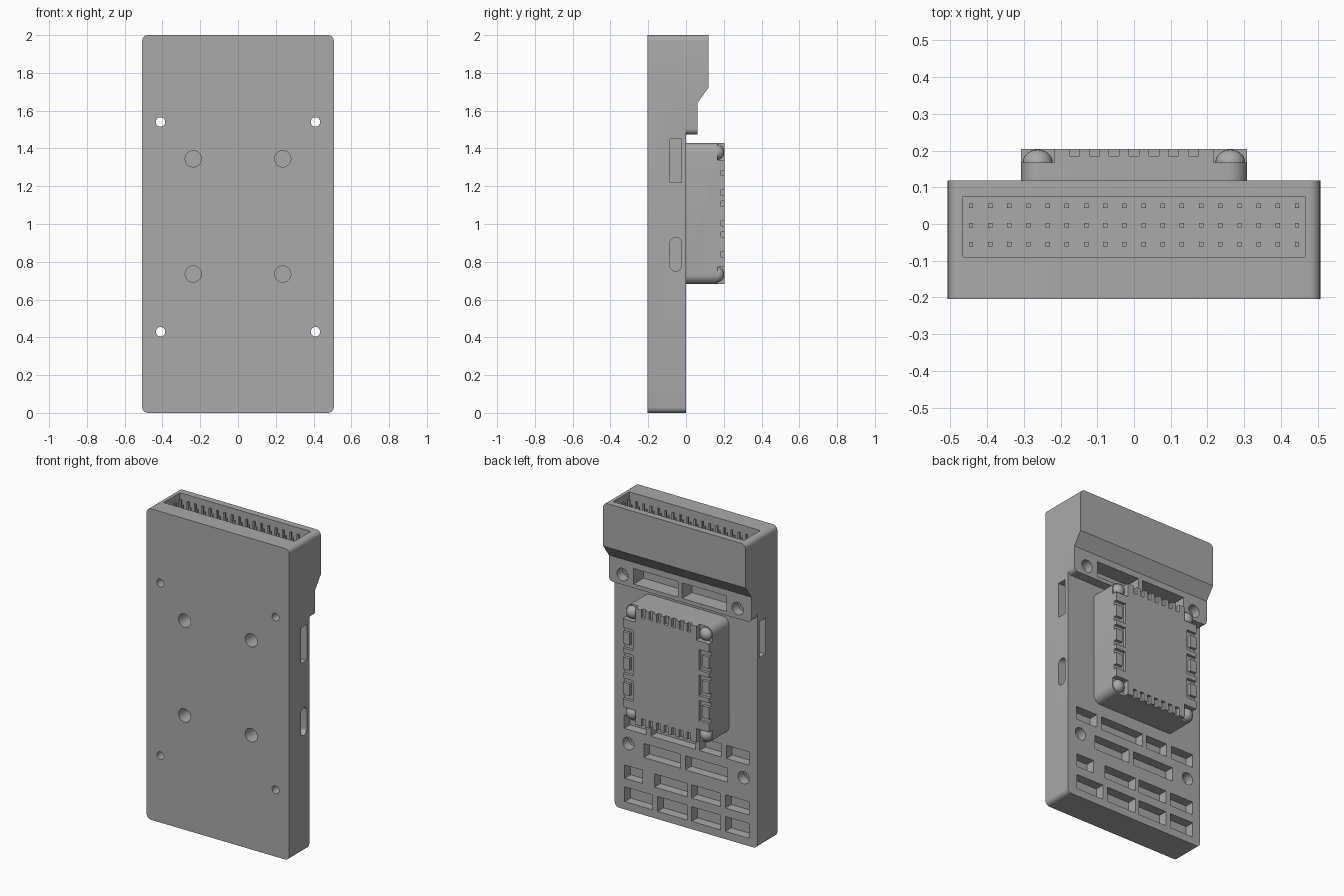
import bpy, bmesh, math
from mathutils import Matrix, Vector

if "Cube" in bpy.data.objects:
    bpy.data.objects.remove(bpy.data.objects["Cube"])

grey = bpy.data.materials.new("plain grey")
grey.use_nodes = True
COLOR = (0.4, 0.4, 0.4, 1)
grey.diffuse_color = COLOR
grey.node_tree.nodes["Principled BSDF"].inputs["Base Color"].default_value = COLOR


def box(bm, x, y, z):
    """Box from three (low, high) ranges."""
    mid = Vector([sum(r) / 2 for r in (x, y, z)])
    size = [r[1] - r[0] for r in (x, y, z)]
    bmesh.ops.create_cube(bm, size=1, matrix=Matrix.Translation(mid) @ Matrix.Diagonal((*size, 1)))


def prism(bm, points, axis, low, high):
    """Extrude a 2D outline along x or y."""
    make = (lambda a, b: (low, a, b)) if axis == "x" else (lambda a, b: (a, low, b))
    face = bm.faces.new([bm.verts.new(make(*p)) for p in points])
    ext = bmesh.ops.extrude_face_region(bm, geom=[face])
    step = Vector((high - low, 0, 0)) if axis == "x" else Vector((0, high - low, 0))
    bmesh.ops.translate(bm, vec=step, verts=[g for g in ext["geom"] if isinstance(g, bmesh.types.BMVert)])


def rounded(a, b, r, n=6):
    """Rounded rectangle outline from two ranges."""
    pts = []
    for i, (ca, cb) in enumerate([(a[1] - r, b[1] - r), (a[0] + r, b[1] - r),
                                  (a[0] + r, b[0] + r), (a[1] - r, b[0] + r)]):
        for k in range(n + 1):
            t = math.pi / 2 * (i + k / n)
            pts.append((ca + r * math.cos(t), cb + r * math.sin(t)))
    return pts


def hole(bm, x, z, r, low, high):
    """Round bar along y."""
    prism(bm, rounded((x - r, x + r), (z - r, z + r), r * 0.999), "y", low, high)


def finish(name, bm):
    bmesh.ops.remove_doubles(bm, verts=bm.verts, dist=1e-6)
    bmesh.ops.recalc_face_normals(bm, faces=bm.faces)
    mesh = bpy.data.meshes.new(name)
    bm.to_mesh(mesh)
    bm.free()
    mesh.materials.append(grey)
    ob = bpy.data.objects.new(name, mesh)
    bpy.context.collection.objects.link(ob)
    return ob


def boolean(ob, bm, operation="DIFFERENCE"):
    tool = finish("cutter", bm)
    tool.hide_render = True
    mod = ob.modifiers.new("cut", "BOOLEAN")
    mod.operation, mod.object, mod.solver, mod.use_self = operation, tool, "EXACT", True
    bpy.context.view_layer.objects.active = ob
    bpy.ops.object.modifier_apply(modifier=mod.name)
    bpy.data.objects.remove(tool)


def smooth(ob):
    bpy.ops.object.select_all(action="DESELECT")
    ob.select_set(True)
    bpy.context.view_layer.objects.active = ob
    bpy.ops.object.shade_smooth_by_angle(angle=math.radians(30))


# Main case: flat slab with a deeper, stepped head
W = 0.507
bm = bmesh.new()
prism(bm, rounded((-W, W), (0, 2), 0.03), "y", -0.204, 0)
case = finish("case", bm)
bm = bmesh.new()
prism(bm, rounded((-W, W), (1.475, 2), 0.03), "y", -0.1, 0.118)
boolean(case, bm, "UNION")
bm = bmesh.new()
prism(bm, [(0.06, 1.4), (0.06, 1.64), (0.118, 1.72), (0.2, 1.72), (0.2, 1.4)], "x", -0.6, 0.6)
boolean(case, bm)

# Connector pocket, side slots, mounting holes and back windows
bm = bmesh.new()
box(bm, (-0.465, 0.465), (-0.09, 0.075), (1.75, 2.1))
for side in (-1, 1):
    xs = sorted((side * 0.45, side * 0.6))
    box(bm, xs, (-0.085, -0.025), (1.22, 1.45))
    for z, back in ((1.54, 0.06), (0.43, 0)):
        hole(bm, side * 0.41, z, 0.025, -0.3, 0.3)
        hole(bm, side * 0.41, z, 0.04, back - 0.06, 0.3)
    for z in (0.735, 1.345):
        hole(bm, side * 0.237, z, 0.043, -0.3, -0.1)
    box(bm, sorted((side * 0.015, side * 0.33)), (-0.04, 0.2), (1.5, 1.6))
prism(bm, rounded((-0.085, -0.025), (0.75, 0.93), 0.0299), "x", 0.45, 0.6)
columns = [(-0.45, -0.28), (-0.245, -0.04)]
windows = {
    (0.05, 0.145): columns + [(-0.01, 0.202), (0.238, 0.436)],
    (0.2, 0.285): columns + [(-0.01, 0.224), (0.309, 0.436)],
    (0.37, 0.46): [(-0.294, 0.004), (0.04, 0.3)],
    (0.52, 0.605): [(-0.45, -0.287), (-0.25, -0.095), (-0.067, 0.25), (0.285, 0.44)],
}
for z, spans in windows.items():
    for x in spans:
        box(bm, x, (-0.06, 0.1), z)
boolean(case, bm)
smooth(case)

# Connector pins: three rows of eighteen
bm = bmesh.new()
for y in (-0.055, -0.003, 0.05):
    for i in range(18):
        x = (i - 8.5) * 0.0522
        box(bm, (x - 0.006, x + 0.006), (y - 0.006, y + 0.006), (1.74, 1.97))
finish("connector_pins", bm)

# Back module with corner notches and edge grooves
M, LOW, HIGH, TOP = 0.307, 0.682, 1.43, 0.204
bm = bmesh.new()
prism(bm, rounded((-M, M), (LOW, HIGH), 0.05), "y", -0.005, TOP)
module = finish("back_module", bm)
bm = bmesh.new()
deep = (0.185, 0.3)
for side in (-1, 1):
    for z in ((HIGH - 0.09, HIGH + 0.1), (LOW - 0.1, LOW + 0.09)):
        box(bm, sorted((side * 0.217, side * 0.4)), (0.168, 0.3), z)
    for zc in (0.892, 1.055, 1.218):
        for dz in (-0.0525, 0.0525):
            box(bm, sorted((side * 0.25, side * 0.4)), deep, (zc + dz - 0.014, zc + dz + 0.014))
        box(bm, sorted((side * 0.235, side * 0.26)), deep, (zc - 0.0665, zc + 0.0665))
for i in range(-3, 4):
    x = (i * 0.054 - 0.0135, i * 0.054 + 0.0135)
    box(bm, x, deep, (HIGH - 0.05, HIGH + 0.1))
    box(bm, x, deep, (LOW - 0.1, LOW + 0.05))
boolean(module, bm)
smooth(module)

# Domed corner screws
for side, label in ((-1, "right"), (1, "left")):
    for z, level in ((HIGH - 0.05, "upper"), (LOW + 0.05, "lower")):
        bm = bmesh.new()
        place = Matrix.Translation((side * 0.262, 0.166, z)) @ Matrix.Diagonal((0.041, 0.037, 0.041, 1))
        bmesh.ops.create_uvsphere(bm, u_segments=24, v_segments=12, radius=1, matrix=place)
        smooth(finish(f"{level}_{label}_screw_dome", bm))
